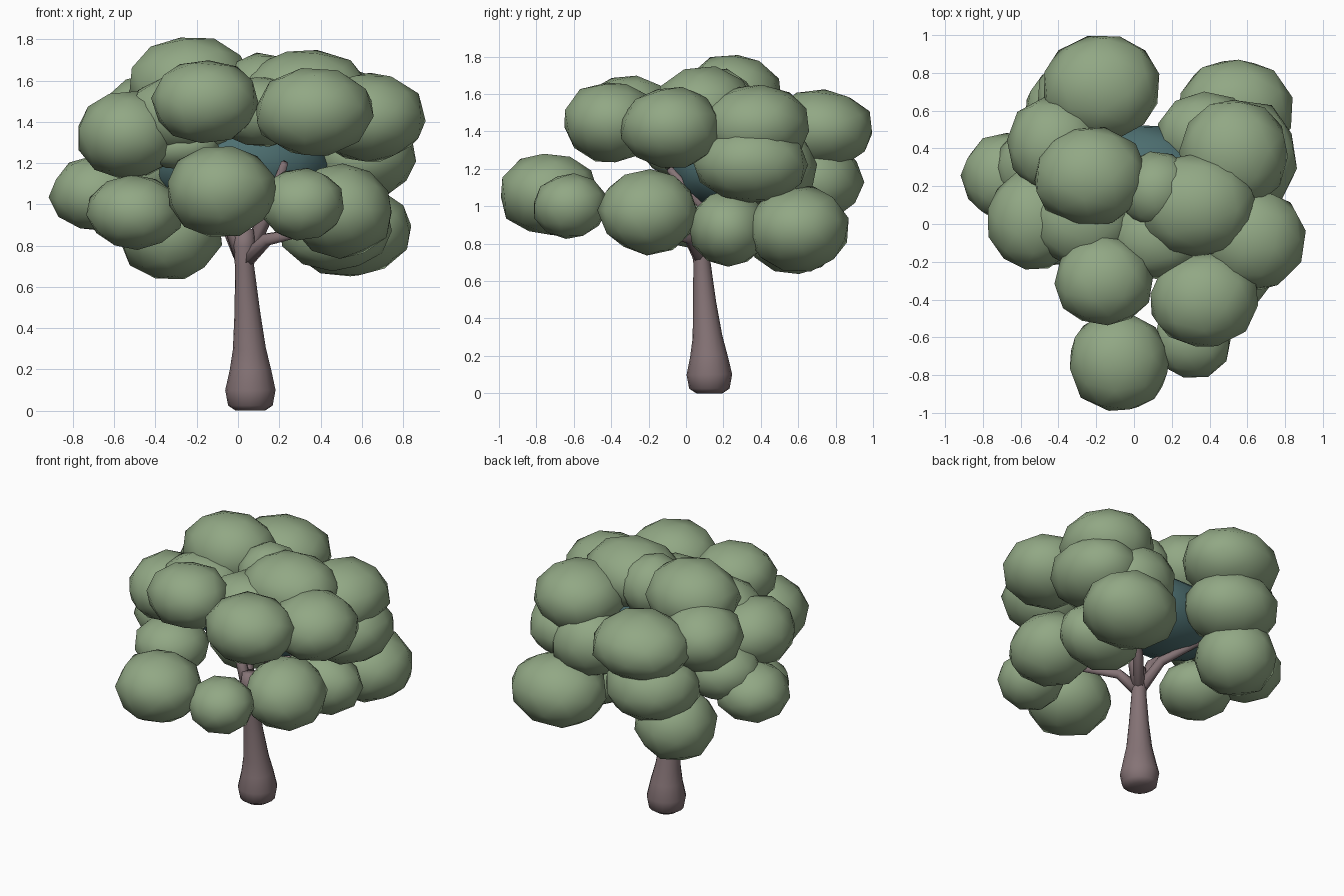
import bpy, bmesh, random
from mathutils import Vector, Matrix

random.seed(4)


def material(name, rgb):
    m = bpy.data.materials.new(name)
    m.diffuse_color = (*rgb, 1)
    return m


LEAF = material("leaf green", (0.285, 0.390, 0.233))
CORE = material("shadow teal", (0.075, 0.160, 0.165))
BARK = material("bark brown", (0.235, 0.172, 0.180))


def add_object(name, bm, mat):
    mesh = bpy.data.meshes.new(name)
    for f in bm.faces:
        f.smooth = True
    bm.to_mesh(mesh)
    bm.free()
    mesh.materials.append(mat)
    ob = bpy.data.objects.new(name, mesh)
    bpy.context.collection.objects.link(ob)
    return ob


def blob(name, centre, radii, mat, jitter=0.03):
    """Low-poly rounded clump, each one turned differently."""
    bm = bmesh.new()
    bmesh.ops.create_icosphere(bm, subdivisions=2, radius=1.03)
    turn = Matrix.Rotation(random.uniform(0, 6.28), 3, 'Z') @ \
        Matrix.Rotation(random.uniform(-0.5, 0.5), 3, 'X')
    for v in bm.verts:
        p = turn @ v.co * (1 + random.uniform(-jitter, jitter))
        v.co = Vector(centre) + Vector([p[i] * radii[i] for i in range(3)])
    return add_object(name, bm, mat)


def limb(name, points, sides=12):
    """Tapered round tube through (x, y, z, radius) points."""
    bm = bmesh.new()
    pts = [Vector(p[:3]) for p in points]
    rings = []
    for i, p in enumerate(pts):
        d = pts[min(i + 1, len(pts) - 1)] - pts[max(i - 1, 0)]
        q = Vector((0, 0, 1)).rotation_difference(d.normalized())
        ring = []
        for k in range(sides):
            off = Matrix.Rotation(6.28318 * k / sides, 3, 'Z') @ Vector((points[i][3], 0, 0))
            ring.append(bm.verts.new(p + q @ off))
        rings.append(ring)
    for a, b in zip(rings, rings[1:]):
        for k in range(sides):
            n = (k + 1) % sides
            bm.faces.new((a[k], a[n], b[n], b[k]))
    bm.faces.new(rings[0][::-1])
    bm.faces.new(rings[-1])
    return add_object(name, bm, BARK)


# trunk with a bulging foot
limb("trunk", [(0.06, 0.125, 0.0, 0.07), (0.06, 0.125, 0.025, 0.108), (0.06, 0.125, 0.10, 0.122),
               (0.06, 0.122, 0.20, 0.100), (0.055, 0.115, 0.30, 0.080), (0.045, 0.10, 0.48, 0.062),
               (0.032, 0.085, 0.70, 0.046), (0.03, 0.08, 0.80, 0.055), (0.03, 0.08, 0.88, 0.045)], 16)

# branches fanning out from the fork
for mid, tip in [((0.14, 0.14, 0.95), (0.225, -0.09, 1.20)),
                 ((-0.06, 0.19, 0.92), (-0.25, 0.40, 1.06)),
                 ((-0.05, 0.10, 0.93), (-0.25, 0.18, 1.10)),
                 ((0.14, 0.02, 0.83), (0.34, -0.14, 0.87)),
                 ((0.12, 0.18, 0.92), (0.40, 0.40, 1.05))]:
    limb("branch", [(0.03, 0.08, 0.72, 0.040), (*mid, 0.032), (*tip, 0.018)], 8)

# dark inner canopy
blob("inner_canopy", (0.00, 0.23, 1.20), (0.45, 0.30, 0.235), CORE, 0.0)

# leaf clumps: centre, then radii
CLUMPS = [
    # top tier
    ((-0.23, 0.25, 1.58), (0.30, 0.26, 0.23)),
    ((0.33, 0.10, 1.53), (0.32, 0.27, 0.22)),
    ((0.12, 0.18, 1.53), (0.20, 0.20, 0.20)),
    ((-0.16, -0.30, 1.50), (0.255, 0.24, 0.20)),
    ((0.37, -0.40, 1.45), (0.285, 0.25, 0.215)),
    # inner fill of the top
    ((-0.27, 0.02, 1.43), (0.27, 0.25, 0.19)),
    ((0.12, -0.07, 1.45), (0.25, 0.22, 0.17)),
    ((-0.27, -0.02, 1.28), (0.18, 0.13, 0.11)),
    # upper ring
    ((0.63, -0.08, 1.42), (0.27, 0.265, 0.215)),
    ((0.53, 0.37, 1.43), (0.28, 0.29, 0.22)),
    ((0.60, 0.35, 1.23), (0.26, 0.30, 0.21)),
    ((0.38, 0.47, 1.20), (0.26, 0.23, 0.22)),
    ((-0.17, 0.72, 1.41), (0.31, 0.28, 0.21)),
    ((-0.42, 0.42, 1.42), (0.25, 0.25, 0.21)),
    ((-0.53, 0.02, 1.34), (0.25, 0.265, 0.21)),
    # lower ring
    ((-0.48, 0.30, 1.17), (0.25, 0.24, 0.19)),
    ((-0.68, 0.25, 1.05), (0.225, 0.23, 0.18)),
    ((-0.50, 0.00, 0.96), (0.23, 0.23, 0.175)),
    ((-0.08, -0.73, 1.065), (0.265, 0.265, 0.22)),
    ((0.31, -0.62, 1.00), (0.205, 0.195, 0.17)),
    ((0.50, -0.20, 0.97), (0.25, 0.26, 0.225)),
    ((0.47, 0.23, 0.88), (0.27, 0.21, 0.20)),
    ((0.54, 0.60, 0.88), (0.31, 0.27, 0.225)),
    ((-0.33, 0.58, 0.87), (0.25, 0.25, 0.235)),
    ((-0.22, 0.67, 1.14), (0.30, 0.27, 0.22)),
]
for c, r in CLUMPS:
    blob("leaf_clump", c, r, LEAF)
